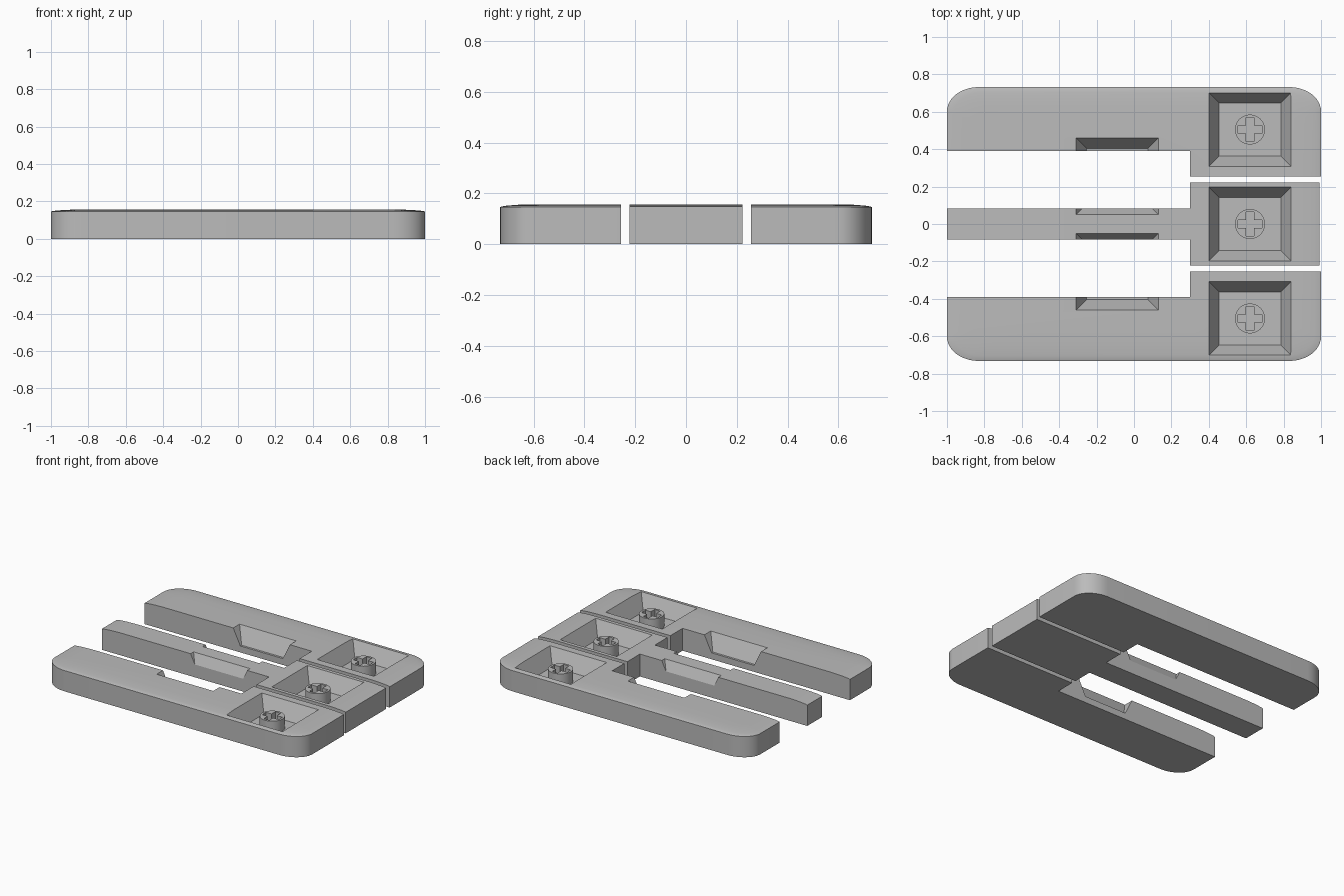
import bpy, bmesh, math

if "Cube" in bpy.data.objects:
    bpy.data.objects.remove(bpy.data.objects["Cube"], do_unlink=True)

grey = bpy.data.materials.new("mid_grey")
grey.use_nodes = True
COLOUR = (0.5, 0.5, 0.5, 1)
grey.diffuse_color = COLOUR
grey.node_tree.nodes["Principled BSDF"].inputs["Base Color"].default_value = COLOUR


def loft(name, rings):
    """Closed solid through a stack of equal-length point rings."""
    bm = bmesh.new()
    rows = [[bm.verts.new(p) for p in ring] for ring in rings]
    for a, b in zip(rows, rows[1:]):
        for i in range(len(a)):
            j = (i + 1) % len(a)
            bm.faces.new((a[i], a[j], b[j], b[i]))
    bm.faces.new(rows[0])
    bm.faces.new(rows[-1])
    bmesh.ops.recalc_face_normals(bm, faces=bm.faces)
    mesh = bpy.data.meshes.new(name)
    bm.to_mesh(mesh)
    bm.free()
    mesh.materials.append(grey)
    obj = bpy.data.objects.new(name, mesh)
    bpy.context.collection.objects.link(obj)
    return obj


def prism(name, outline, z0, z1):
    return loft(name, [[(x, y, z) for x, y in outline] for z in (z0, z1)])


def rounded_ring(inset, z):
    """Rounded rectangle with elliptical corners."""
    hx, hy = 1 - inset, 0.732 - inset * 0.8
    rx, ry = 0.17 - inset * 0.4, 0.13 - inset * 0.4
    pts = []
    for sx, sy, start in ((1, 1, 0), (-1, 1, 90), (-1, -1, 180), (1, -1, 270)):
        for k in range(13):
            a = math.radians(start + k * 7.5)
            pts.append((sx * (hx - rx) + rx * math.cos(a),
                        sy * (hy - ry) + ry * math.sin(a), z))
    return pts


def slab(name):
    profile = [(0, 0), (0, 0.146), (0.01, 0.149), (0.035, 0.152),
               (0.08, 0.155), (0.14, 0.157)]
    return loft(name, [rounded_ring(d, z) for d, z in profile])


FLOOR, TOP = 0.045, 0.157


def tapered_cutter(x, y, hx, hy):
    """Pocket shape with sloped walls, carried on above the top surface."""
    slope = 0.055 / (TOP - FLOOR)
    rings = []
    for z in (FLOOR, TOP + 0.05):
        g = (z - TOP) * slope
        rings.append([(x + sx * (hx + g), y + sy * (hy + g), z)
                      for sx, sy in ((-1, -1), (1, -1), (1, 1), (-1, 1))])
    return loft("pocket_cutter", rings)


def cut(obj, cutter, operation="DIFFERENCE"):
    mod = obj.modifiers.new("cut", "BOOLEAN")
    mod.operation, mod.solver, mod.object = operation, "EXACT", cutter
    bpy.context.view_layer.update()
    graph = bpy.context.evaluated_depsgraph_get()
    mesh = bpy.data.meshes.new_from_object(obj.evaluated_get(graph))
    obj.modifiers.clear()
    obj.data = mesh
    bpy.data.objects.remove(cutter, do_unlink=True)


def socket_post(name, x, y):
    """Round post with a cross-shaped recess in its top."""
    circle = [(x + 0.08 * math.cos(i * math.tau / 40),
               y + 0.08 * math.sin(i * math.tau / 40)) for i in range(40)]
    post = prism(name, circle, FLOOR - 0.01, 0.13)
    a, w = 0.064, 0.021
    arm = [(a, -w), (a, w), (w, w)]
    cross = []
    for _ in range(4):
        cross += arm
        arm = [(-v, u) for u, v in arm]
    cut(post, prism("cross_cutter", [(x + u, y + v) for u, v in cross], 0.075, 0.2))
    return post


STEP, POCKET_X, NOTCH_X, NOTCH_Y = 0.3, 0.62, -0.09, 0.255
parts = []

# Outer pieces: wide arm, broad head
for side, label in ((1, "back"), (-1, "front")):
    piece = slab(label + "_arm")
    outline = [(-2, 0.39), (STEP, 0.39), (STEP, 0.255), (2, 0.255), (2, 2), (-2, 2)]
    cut(piece, prism("outline_cutter", [(x, side * y) for x, y in outline], -1, 1),
        "INTERSECT")
    cut(piece, tapered_cutter(POCKET_X, side * 0.505, 0.22, 0.197))
    cut(piece, tapered_cutter(NOTCH_X, side * NOTCH_Y, 0.22, 0.205))
    parts += [piece, socket_post(label + "_post", POCKET_X, side * 0.505)]

# Middle piece: narrow arm notched on both sides
middle = slab("middle_arm")
half = [(-2, 0.083), (STEP, 0.083), (STEP, 0.223), (0.993, 0.223)]
cut(middle, prism("outline_cutter", half + [(x, -y) for x, y in reversed(half)], -1, 1),
    "INTERSECT")
cut(middle, tapered_cutter(POCKET_X, 0, 0.22, 0.197))
for side in (1, -1):
    cut(middle, tapered_cutter(NOTCH_X, side * NOTCH_Y, 0.22, 0.205))
parts += [middle, socket_post("middle_post", POCKET_X, 0)]

# Smooth the rounded edges, keep the cuts sharp
bpy.ops.object.select_all(action="DESELECT")
for obj in parts:
    obj.select_set(True)
bpy.context.view_layer.objects.active = parts[0]
bpy.ops.object.shade_smooth_by_angle(angle=math.radians(25))
